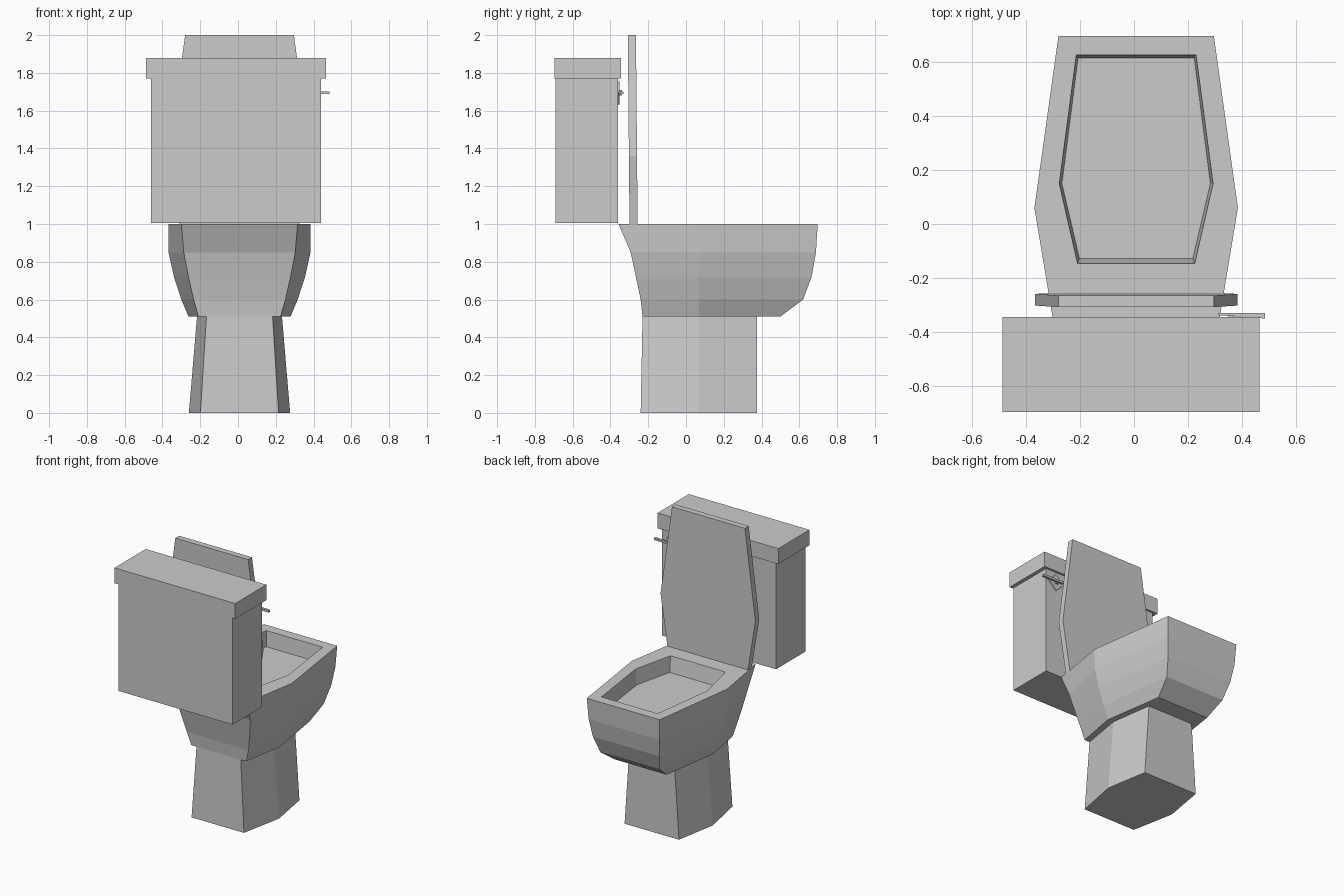
import bpy, bmesh, math

if "Cube" in bpy.data.objects:
    bpy.data.objects.remove(bpy.data.objects["Cube"])


def hexagon(yf, ym, yb, wf, wm, wb, cx=0.008):
    """Six-sided outline: front edge, widest point, back edge."""
    return [(cx + wf, yf), (cx - wf, yf), (cx - wm, ym),
            (cx - wb, yb), (cx + wb, yb), (cx + wm, ym)]


def loft(name, rings):
    """Skin a stack of equal-sized rings and cap both ends."""
    bm = bmesh.new()
    loops = [[bm.verts.new(p) for p in r] for r in rings]
    n = len(loops[0])
    for a, b in zip(loops, loops[1:]):
        for i in range(n):
            j = (i + 1) % n
            bm.faces.new((a[i], a[j], b[j], b[i]))
    bm.faces.new(loops[0][::-1])
    bm.faces.new(loops[-1])
    bmesh.ops.recalc_face_normals(bm, faces=bm.faces)
    me = bpy.data.meshes.new(name)
    bm.to_mesh(me)
    bm.free()
    ob = bpy.data.objects.new(name, me)
    bpy.context.collection.objects.link(ob)
    return ob


def stack(name, levels):
    return loft(name, [[(x, y, z) for x, y in hexagon(*h)] for z, *h in levels])


def box(name, x0, x1, y0, y1, z0, z1):
    return loft(name, [[(x0, y0, z), (x1, y0, z), (x1, y1, z), (x0, y1, z)]
                       for z in (z0, z1)])


# pedestal foot
stack("pedestal", [
    (0.00, 0.375, 0.07, -0.24, 0.215, 0.268, 0.207),
    (0.51, 0.375, 0.07, -0.23, 0.18, 0.225, 0.175)])

# bowl: outer wall up, across the rim, down into the recess
stack("bowl", [
    (0.51, 0.50, 0.07, -0.23, 0.205, 0.27, 0.217),
    (0.60, 0.62, 0.07, -0.24, 0.235, 0.308, 0.243),
    (0.72, 0.665, 0.07, -0.265, 0.262, 0.347, 0.27),
    (0.85, 0.688, 0.065, -0.293, 0.28, 0.376, 0.295),
    (1.00, 0.697, 0.06, -0.357, 0.288, 0.377, 0.308),
    (1.00, 0.626, 0.15, -0.147, 0.222, 0.285, 0.217),
    (0.89, 0.616, 0.15, -0.128, 0.215, 0.275, 0.21)])

# upright seat lid, leaning back very slightly
outline = hexagon(2.0, 1.36, 1.0, 0.288, 0.375, 0.318)
loft("seat_lid", [[(x, y - 0.009 * (z - 1), z) for x, z in outline]
                  for y in (-0.299, -0.256)])

# cistern and its cover
box("tank", -0.46, 0.44, -0.69, -0.36, 1.005, 1.77)
box("tank_cover", -0.488, 0.466, -0.697, -0.345, 1.77, 1.88)

# flush lever with diamond backing plate
loft("lever_plate", [[(0.36 + r * math.cos(a * math.pi / 2), y,
                       1.693 + r * math.sin(a * math.pi / 2)) for a in range(4)]
                     for y, r in ((-0.361, 0.063), (-0.353, 0.06))])
box("lever_stem", 0.35, 0.37, -0.355, -0.34, 1.68, 1.71)
loft("flush_lever", [[(x, y0, 1.687), (x, -0.33, 1.687), (x, -0.33, 1.702), (x, y0, 1.702)]
                     for x, y0 in ((0.313, -0.338), (0.485, -0.35))])
